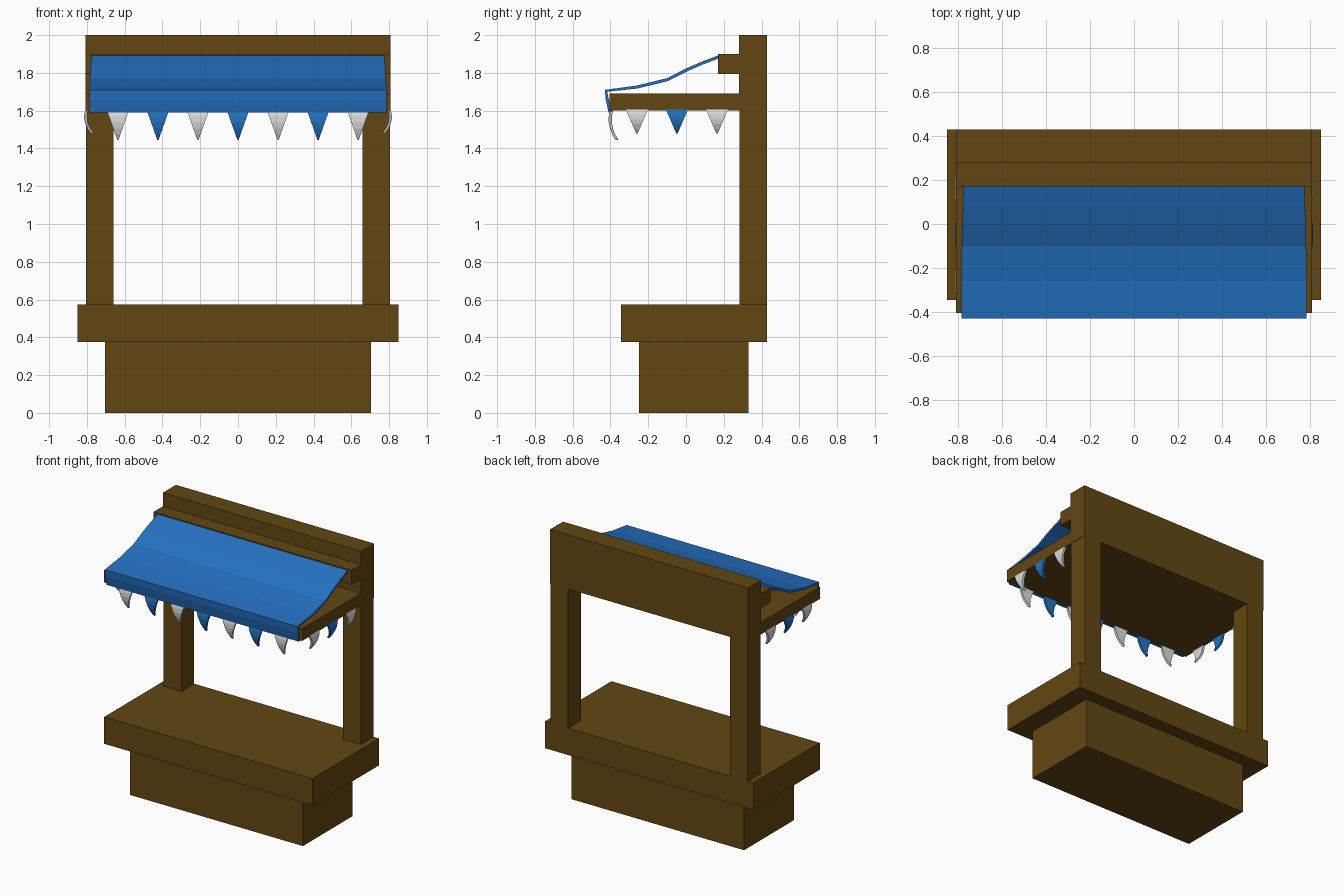
import bpy, bmesh, math
from mathutils import Vector

if "Cube" in bpy.data.objects:
    bpy.data.objects.remove(bpy.data.objects["Cube"])


def material(name, rgb):
    m = bpy.data.materials.new(name)
    m.diffuse_color = (*rgb, 1)
    m.use_nodes = True
    m.node_tree.nodes["Principled BSDF"].inputs["Base Color"].default_value = m.diffuse_color
    return m


WOOD = material("brown wood", (0.125, 0.062, 0.006))
BLUE = material("blue cloth", (0.018, 0.165, 0.54))
WHITE = material("white cloth", (0.72, 0.72, 0.72))


def finish(name, bm, mat):
    bmesh.ops.recalc_face_normals(bm, faces=bm.faces[:])
    me = bpy.data.meshes.new(name)
    bm.to_mesh(me)
    bm.free()
    me.materials.append(mat)
    ob = bpy.data.objects.new(name, me)
    bpy.context.collection.objects.link(ob)
    return ob


def box(name, x, y, z, mat=WOOD):
    bm = bmesh.new()
    bmesh.ops.create_cube(bm, size=1)
    for v in bm.verts:
        for i, (a, b) in enumerate((x, y, z)):
            v.co[i] = (a + b) / 2 + v.co[i] * (b - a)
    return finish(name, bm, mat)


# Wooden stall body
box("base", (-0.705, 0.705), (-0.25, 0.33), (0, 0.375))
box("counter", (-0.85, 0.85), (-0.345, 0.43), (0.375, 0.573))
for side, sx in (("left", -1), ("right", 1)):
    box(side + "_post", sorted((0.66 * sx, 0.805 * sx)), (0.282, 0.43), (0.573, 1.6))
box("top_beam", (-0.808, 0.808), (0.28, 0.43), (1.6, 2.0))
box("awning_ledger", (-0.808, 0.808), (0.17, 0.28), (1.795, 1.9))
box("canopy_frame", (-0.808, 0.808), (-0.405, 0.28), (1.6, 1.69))

# Cloth awning: side profile swept across x, with a flap over the front edge
profile = [(0.172, 1.893), (0.08, 1.858), (0.0, 1.823), (-0.1, 1.772),
           (-0.26, 1.733), (-0.43, 1.71), (-0.425, 1.66), (-0.41, 1.59)]
bm = bmesh.new()
rows = []
for i, (y, z) in enumerate(profile):
    hw = 0.775 + 0.01 * min(1, i / 4)
    rows.append([bm.verts.new((s * hw, y, z)) for s in (-1, 1)])
for a, b in zip(rows, rows[1:]):
    bm.faces.new((a[0], b[0], b[1], a[1]))
awning = finish("awning", bm, BLUE)
if awning.data.polygons[0].normal.z < 0:
    awning.data.flip_normals()
mod = awning.modifiers.new("thickness", 'SOLIDIFY')
mod.thickness = 0.016
mod.offset = -1


# Curved triangular pennants hanging from the frame
def pennant(name, top, along, out, length, mat):
    top, along, out = Vector(top), Vector(along), Vector(out)
    bm = bmesh.new()
    rows = []
    n = 5
    for i in range(n + 1):
        t = i / n
        half = 0.055 * (1 - t) + 0.003
        bend = 0.045 * t - 0.075 * t * t
        c = top + out * bend + Vector((0, 0, -length * t))
        rows.append([bm.verts.new(c + along * half * s + out * d)
                     for s, d in ((-1, -0.008), (1, -0.008), (1, 0.008), (-1, 0.008))])
    for a, b in zip(rows, rows[1:]):
        for k in range(4):
            j = (k + 1) % 4
            bm.faces.new((a[k], a[j], b[j], b[k]))
    bm.faces.new(rows[0])
    bm.faces.new(rows[-1])
    finish(name, bm, mat)


for i in range(7):
    pennant(f"front_pennant_{i + 1}", (-0.636 + 0.212 * i, -0.395, 1.6), (1, 0, 0),
            (0, -1, 0), 0.156, BLUE if i % 2 else WHITE)
for side, sx in (("left", -1), ("right", 1)):
    for i in range(3):
        pennant(f"{side}_pennant_{i + 1}", (0.8 * sx, -0.26 + 0.212 * i, 1.605), (0, 1, 0),
                (sx, 0, 0), 0.127, BLUE if i % 2 else WHITE)
